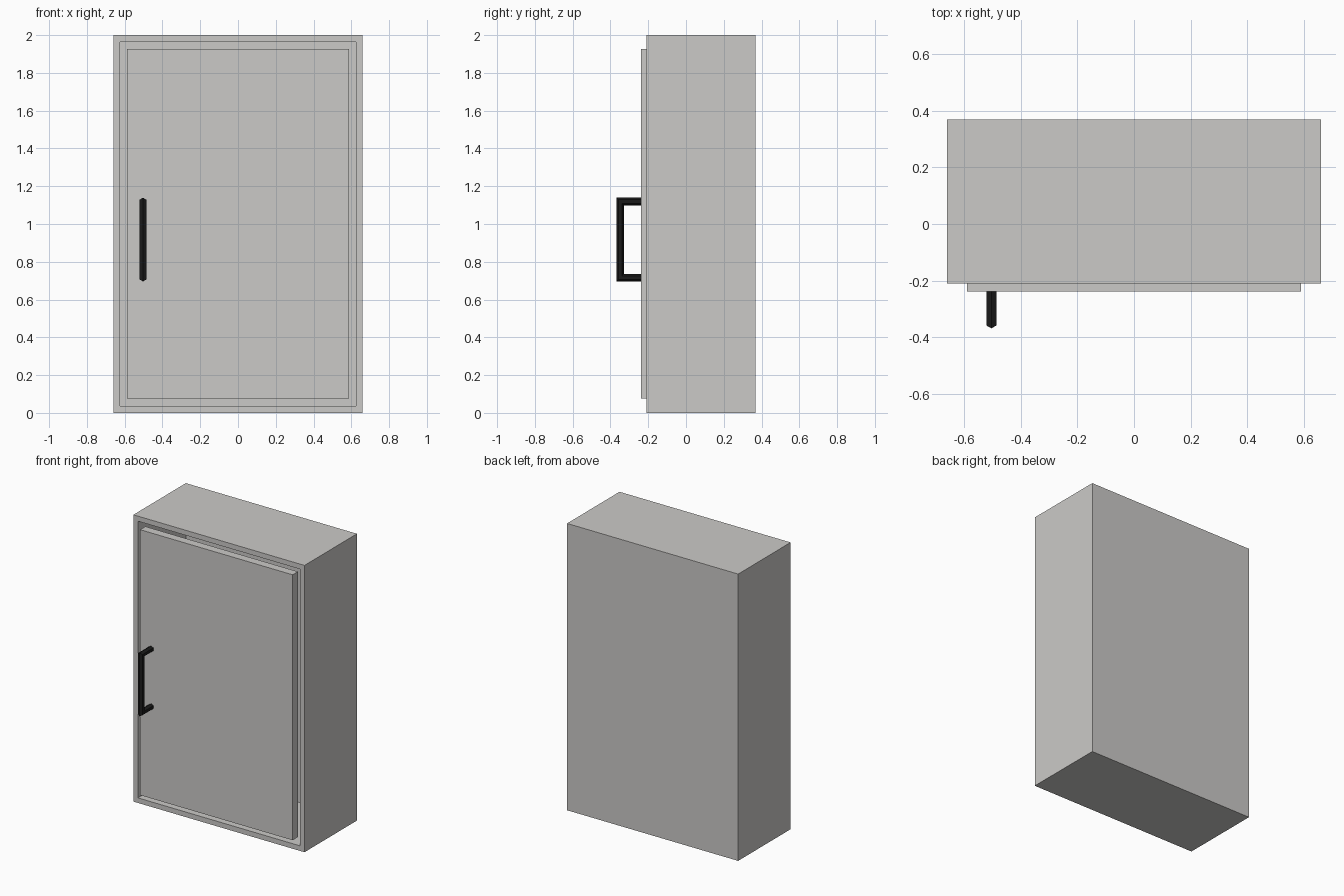
import bpy, bmesh, math

if "Cube" in bpy.data.objects:
    bpy.data.objects.remove(bpy.data.objects["Cube"])


def material(name, rgb):
    m = bpy.data.materials.new(name)
    m.diffuse_color = (*rgb, 1.0)
    m.use_nodes = True
    m.node_tree.nodes["Principled BSDF"].inputs["Base Color"].default_value = m.diffuse_color
    return m


GREY = material("warm_grey", (0.60, 0.59, 0.575))
BLACK = material("black", (0.011, 0.011, 0.011))


def finish(bm, name, mat):
    bmesh.ops.recalc_face_normals(bm, faces=bm.faces[:])
    me = bpy.data.meshes.new(name)
    bm.to_mesh(me)
    bm.free()
    me.materials.append(mat)
    ob = bpy.data.objects.new(name, me)
    bpy.context.collection.objects.link(ob)
    return ob


def box(x0, x1, y0, y1, z0, z1):
    bm = bmesh.new()
    bmesh.ops.create_cube(bm, size=1)
    for v in bm.verts:
        v.co.x = x1 if v.co.x > 0 else x0
        v.co.y = y1 if v.co.y > 0 else y0
        v.co.z = z1 if v.co.z > 0 else z0
    return bm


# Cabinet: a box hollowed out from the front
bm = box(-0.66, 0.66, -0.21, 0.368, 0, 2)
bm.normal_update()
front = min(bm.faces, key=lambda f: f.calc_center_median().y)
bmesh.ops.inset_individual(bm, faces=[front], thickness=0.05)
res = bmesh.ops.extrude_discrete_faces(bm, faces=[front])
for v in res["faces"][0].verts:
    v.co.y = 0.318
finish(bm, "cabinet", GREY)

# Door panel, standing slightly proud of the opening
finish(box(-0.588, 0.588, -0.238, -0.18, 0.075, 1.926), "door", GREY)

# Handle: hexagonal bar swept along a mitred bracket path
SIDES, R, X = 6, 0.02, -0.503
# path point (y, z) and outward mitre direction (y, z)
path = [((-0.23, 1.119), (0, 1)), ((-0.348, 1.119), (-1, 1)),
        ((-0.348, 0.716), (-1, -1)), ((-0.23, 0.716), (0, -1))]
bm = bmesh.new()
rings = []
for (y, z), (dy, dz) in path:
    ring = []
    for i in range(SIDES):
        a = 2 * math.pi * i / SIDES
        out, side = R * math.cos(a), R * math.sin(a)
        ring.append(bm.verts.new((X + side, y + dy * out, z + dz * out)))
    rings.append(ring)
for a, b in zip(rings, rings[1:]):
    for i in range(SIDES):
        j = (i + 1) % SIDES
        bm.faces.new((a[i], a[j], b[j], b[i]))
bm.faces.new(rings[0])
bm.faces.new(rings[-1])
finish(bm, "handle", BLACK)
